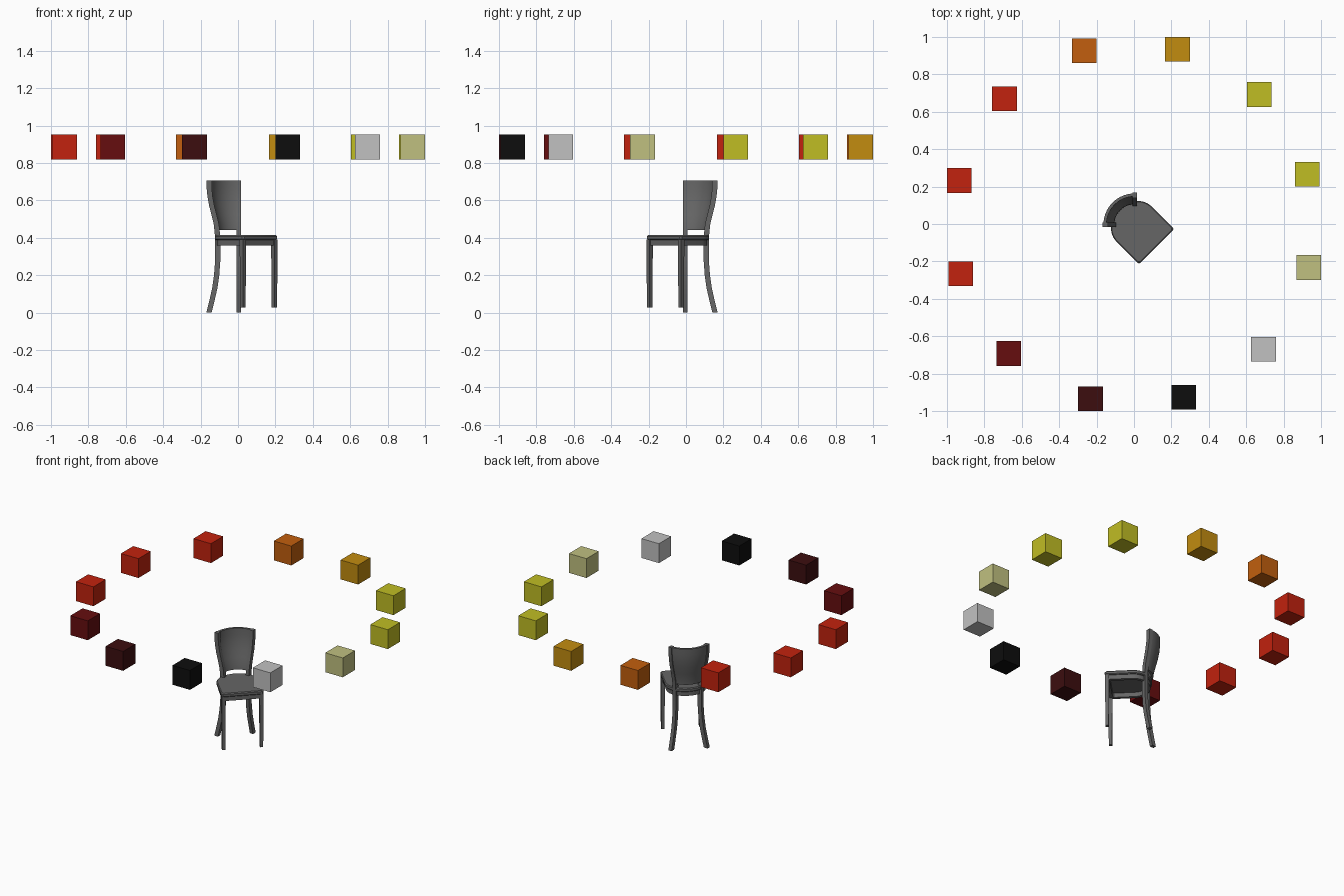
import bpy, bmesh, math
from math import sin, cos, radians

if "Cube" in bpy.data.objects:
    bpy.data.objects.remove(bpy.data.objects["Cube"])


def material(name, rgb):
    """Flat material from 0-255 display values."""
    lin = [((c / 255 + 0.055) / 1.055) ** 2.4 if c > 10 else c / 255 / 12.92 for c in rgb]
    m = bpy.data.materials.new(name)
    m.use_nodes = True
    m.diffuse_color = (*lin, 1)
    m.node_tree.nodes["Principled BSDF"].inputs["Base Color"].default_value = (*lin, 1)
    return m


MATS = {name: material(name, rgb) for name, rgb in {
    "red": (194, 34, 14), "orange": (194, 95, 14), "amber": (194, 140, 16),
    "yellow": (192, 189, 36), "pale_khaki": (192, 192, 128), "light_grey": (193, 193, 193),
    "black": (13, 13, 13), "maroon": (60, 13, 15), "dark_red": (102, 13, 15),
    "chair_grey": (102, 102, 102)}.items()}


def loft(name, rings, wrap=False):
    """Skin closed rings of points; cap the ends, or join last to first."""
    bm = bmesh.new()
    vs = [[bm.verts.new(p) for p in ring] for ring in rings]
    n = len(rings[0])
    pairs = list(zip(vs, vs[1:])) + ([(vs[-1], vs[0])] if wrap else [])
    for a, b in pairs:
        for i in range(n):
            j = (i + 1) % n
            bm.faces.new((a[i], a[j], b[j], b[i]))
    if not wrap:
        bm.faces.new(vs[0])
        bm.faces.new(vs[-1])
    bmesh.ops.recalc_face_normals(bm, faces=bm.faces)
    mesh = bpy.data.meshes.new(name)
    bm.to_mesh(mesh)
    bm.free()
    ob = bpy.data.objects.new(name, mesh)
    bpy.context.collection.objects.link(ob)
    mesh.materials.append(MATS["chair_grey"])
    ob.rotation_euler.z = radians(-45)      # chair faces the +x -y diagonal
    bpy.ops.object.select_all(action='DESELECT')
    ob.select_set(True)
    bpy.context.view_layer.objects.active = ob
    bpy.ops.object.shade_smooth_by_angle(angle=radians(35))
    return ob


def outline(inset, z):
    """Seat plan: straight front and sides, rounded back (local +x is forward)."""
    w, front, back = 0.133 - inset, 0.174 - inset, 0.112 - inset
    pts = [(front - 0.012, -w), (front - 0.003, -w + 0.01),
           (front - 0.003, w - 0.01), (front - 0.012, w)]
    for i in range(25):
        a = radians(90 + 180 * i / 24)
        pts.append((back * cos(a), w * sin(a)))
    return [(x, y, z) for x, y in pts]


# Seat slab with softened rim
loft("seat", [outline(0.005, 0.388), outline(0, 0.393),
              outline(0, 0.408), outline(0.005, 0.414)])

# Hollow frame under the seat
loft("seat_frame", [outline(0.01, 0.358), outline(0.01, 0.39),
                    outline(0.03, 0.39), outline(0.03, 0.358)], wrap=True)

# Radius of the back legs and backrest at each height
CURVE = [(0, 0.158), (0.06, 0.143), (0.13, 0.127), (0.2, 0.117), (0.28, 0.111),
         (0.36, 0.111), (0.42, 0.113), (0.47, 0.118), (0.52, 0.130),
         (0.57, 0.143), (0.62, 0.152), (0.66, 0.156), (0.705, 0.157)]
CENTRE = 0.004


def polar(r, angle, z, t=0):
    """Point at radius r and tangential offset t about the back's centre."""
    return (CENTRE + r * cos(angle) - t * sin(angle), r * sin(angle) + t * cos(angle), z)


# Curved back legs running up into the backrest posts
for side, deg in (("left", 135), ("right", 225)):
    a = radians(deg)
    loft(f"back_{side}_leg", [[polar(r + dr, a, z, t) for dr, t in
         ((-0.014, -0.012), (0.014, -0.012), (0.014, 0.012), (-0.014, 0.012))]
        for z, r in CURVE])

# Curved backrest panel swept between the posts
panel = [(0.442, 0.115)] + [(z, r) for z, r in CURVE if z > 0.45]
section = [(z, r + 0.009) for z, r in panel] + [(z, r - 0.007) for z, r in reversed(panel)]
loft("backrest", [[polar(r, radians(135 + 90 * i / 24), z) for z, r in section]
                  for i in range(25)])

# Tapered front legs
for side, s in (("left", 1), ("right", -1)):
    loft(f"front_{side}_leg", [[(0.156 + h * u, s * 0.119 + h * v, z) for u, v in
         ((-1, -1), (1, -1), (1, 1), (-1, 1))] for z, h in ((0.027, 0.010), (0.39, 0.0125))])

# Ring of floating colour cubes
RING = ["yellow", "yellow", "amber", "orange", "red", "red", "red", "dark_red",
        "maroon", "black", "light_grey", "pale_khaki"]
for i, colour in enumerate(RING):
    a = radians(16 + 30 * i)
    bpy.ops.mesh.primitive_cube_add(size=0.132, location=(0.963 * cos(a), 0.963 * sin(a), 0.885))
    cube = bpy.context.object
    cube.name = f"{colour}_block_{i + 1}"
    cube.data.materials.append(MATS[colour])
